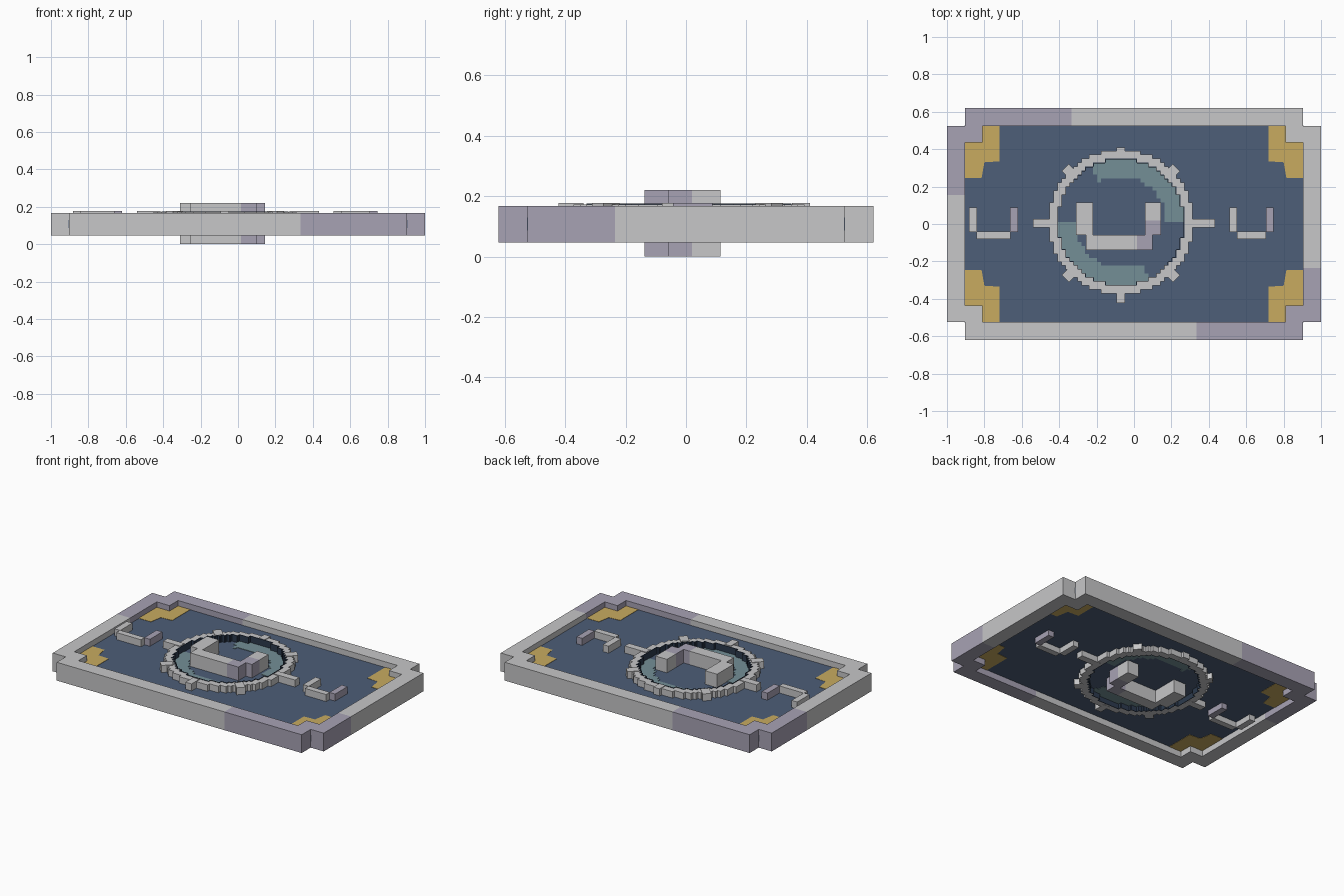
import bpy, bmesh, math
from mathutils import Matrix, Vector

cube = bpy.data.objects.get("Cube")
if cube:
    bpy.data.objects.remove(cube, do_unlink=True)


def material(name, rgb):
    m = bpy.data.materials.new(name)
    m.use_nodes = True
    m.diffuse_color = (*rgb, 1)
    bsdf = m.node_tree.nodes["Principled BSDF"]
    bsdf.inputs["Base Color"].default_value = (*rgb, 1)
    bsdf.inputs["Roughness"].default_value = 0.8
    return m


GREY = material("light grey", (0.57, 0.57, 0.58))
PURPLE = material("dusty purple", (0.386, 0.361, 0.456))
BLUE = material("slate blue", (0.074, 0.112, 0.188))
GOLD = material("gold", (0.578, 0.407, 0.117))
TEAL = material("grey teal", (0.174, 0.275, 0.305))
NAVY = material("dark navy", (0.025, 0.042, 0.075))


def finish(name, bm, mats):
    bmesh.ops.recalc_face_normals(bm, faces=bm.faces)
    mesh = bpy.data.meshes.new(name)
    bm.to_mesh(mesh)
    bm.free()
    for m in mats:
        mesh.materials.append(m)
    obj = bpy.data.objects.new(name, mesh)
    bpy.context.collection.objects.link(obj)
    return obj


def box(name, x0, x1, y0, y1, z0, z1, mat, turn=None):
    bm = bmesh.new()
    centre = Vector(((x0 + x1) / 2, (y0 + y1) / 2, (z0 + z1) / 2))
    size = (x1 - x0, y1 - y0, z1 - z0)
    bmesh.ops.create_cube(bm, size=1, matrix=Matrix.Translation(centre) @ Matrix.Diagonal((*size, 1)))
    if turn:
        bm.transform(turn)
    return finish(name, bm, [mat])


def cells(name, xs, ys, z0, z1, keep, mats):
    """Extrude the grid cells for which keep(x, y) gives a material index."""
    bm = bmesh.new()
    grid = [[bm.verts.new((x, y, z0)) for y in ys] for x in xs]
    for i in range(len(xs) - 1):
        for j in range(len(ys) - 1):
            if keep((xs[i] + xs[i + 1]) / 2, (ys[j] + ys[j + 1]) / 2) is not None:
                bm.faces.new((grid[i][j], grid[i + 1][j], grid[i + 1][j + 1], grid[i][j + 1]))
    bmesh.ops.delete(bm, geom=[v for v in bm.verts if not v.link_faces], context='VERTS')
    out = bmesh.ops.extrude_face_region(bm, geom=bm.faces[:], use_keep_orig=True)
    for v in out["geom"]:
        if isinstance(v, bmesh.types.BMVert):
            v.co.z = z1
    bmesh.ops.recalc_face_normals(bm, faces=bm.faces)
    for f in bm.faces:
        p = f.calc_center_median() - f.normal * 0.004
        f.material_index = keep(p.x, p.y) or 0
    bmesh.ops.dissolve_limit(bm, angle_limit=0.01, verts=bm.verts, edges=bm.edges, delimit={'MATERIAL'})
    return finish(name, bm, mats)


# Notched frame with purple stretches at two opposite corners
def frame_rule(x, y):
    ax, ay = abs(x), abs(y)
    outside = ax > 0.904 and ay > 0.525
    opening = (ax < 0.904 and ay < 0.435) or (ax < 0.81 and ay < 0.525)
    if outside or opening:
        return None
    return int((x < -0.333 and y > 0.155) or (x > 0.333 and y < -0.235))


FRAME_X = [-1, -0.904, -0.81, -0.333, 0.333, 0.81, 0.904, 1]
FRAME_Y = [-0.62, -0.525, -0.435, -0.235, 0.155, 0.435, 0.525, 0.62]
cells("frame", FRAME_X, FRAME_Y, 0.046, 0.168, frame_rule, [GREY, PURPLE])

# Recessed panel
PANEL_LOW, PANEL_HIGH = 0.087, 0.13
box("panel", -0.905, 0.905, -0.526, 0.526, PANEL_LOW, PANEL_HIGH, BLUE)

# Gold corner pieces, showing on both sides of the panel
CORNER = [(0.81, 0.525), (0.72, 0.525), (0.72, 0.335), (0.8, 0.33),
          (0.815, 0.245), (0.904, 0.245), (0.904, 0.435), (0.81, 0.435)]
for sx, side in ((-1, "right"), (1, "left")):
    for sy, end in ((-1, "front"), (1, "back")):
        bm = bmesh.new()
        face = bm.faces.new([bm.verts.new((sx * x, sy * y, PANEL_LOW - 0.002)) for x, y in CORNER])
        out = bmesh.ops.extrude_face_region(bm, geom=[face], use_keep_orig=True)
        for v in out["geom"]:
            if isinstance(v, bmesh.types.BMVert):
                v.co.z = PANEL_HIGH + 0.002
        finish(f"corner_{end}_{side}", bm, [GOLD])

# Stepped ring, its dark lining and the teal arcs
CX, CY = -0.07, 0.01
R_IN, R_OUT, STEP = 0.34, 0.388, 0.0212
N = 20
RING_X = [CX + STEP * i for i in range(-N, N + 1)]
RING_Y = [CY + STEP * i for i in range(-N, N + 1)]


def radius(x, y):
    return math.hypot(x - CX, y - CY)


def ring_rule(x, y):
    return 0 if R_IN < radius(x, y) < R_OUT else None


def arc_rule(x, y):
    angle = math.degrees(math.atan2(y - CY, x - CX)) % 360
    in_arc = angle < 118 or 180 < angle < 297
    return 0 if in_arc and 0.243 < radius(x, y) < R_IN else None


cells("ring", RING_X, RING_Y, 0.05, 0.173, ring_rule, [GREY])
cells("teal_arcs", RING_X, RING_Y, PANEL_LOW - 0.003, PANEL_HIGH + 0.003, arc_rule, [TEAL])

# Lining: a thin wall along every inner step of the ring
bm = bmesh.new()
T = 0.004
for i in range(2 * N):
    for j in range(2 * N):
        x, y = RING_X[i] + STEP / 2, RING_Y[j] + STEP / 2
        if radius(x, y) >= R_IN:
            continue
        for dx, dy in ((1, 0), (-1, 0), (0, 1), (0, -1)):
            if radius(x + dx * STEP, y + dy * STEP) >= R_IN:
                place = Matrix.Translation((x + dx * (STEP - T) / 2, y + dy * (STEP - T) / 2, 0.113))
                size = (T if dx else STEP, T if dy else STEP, 0.126)
                bmesh.ops.create_cube(bm, size=1, matrix=place @ Matrix.Diagonal((*size, 1)))
finish("ring_lining", bm, [NAVY])

# Spokes around the ring
for k, reach in enumerate((0.503, 0.42, 0.405, 0.42, 0.47, 0.42, 0.427, 0.42)):
    half = 0.027 if k % 2 else 0.023
    turn = Matrix.Translation((CX, CY - 0.005, 0)) @ Matrix.Rotation(k * math.pi / 4, 4, 'Z')
    box(f"spoke_{k + 1}", 0.345, reach, -half, half, 0.049, 0.177, GREY, turn)

# Large central bracket standing through the panel
box("bracket_right_arm", -0.31, -0.22, -0.06, 0.115, 0, 0.22, GREY)
box("bracket_base", -0.257, 0.015, -0.138, -0.06, 0, 0.22, GREY)
box("bracket_base_end", 0.015, 0.1, -0.138, -0.06, 0, 0.22, PURPLE)
box("bracket_left_arm_lower", 0.06, 0.145, -0.06, 0.02, 0, 0.22, PURPLE)
box("bracket_left_arm_upper", 0.06, 0.145, 0.02, 0.115, 0, 0.22, GREY)

# Small brackets on either side
for side, x0, x1 in (("right", -0.882, -0.62), ("left", 0.51, 0.747)):
    box(f"small_bracket_{side}_arm_a", x0, x0 + 0.042, -0.043, 0.087, 0.05, 0.177, GREY)
    box(f"small_bracket_{side}_base", x0 + 0.04, x1 - 0.04, -0.08, -0.04, 0.05, 0.177, GREY)
    box(f"small_bracket_{side}_arm_b", x1 - 0.042, x1, -0.043, 0.087, 0.05, 0.177, PURPLE)
